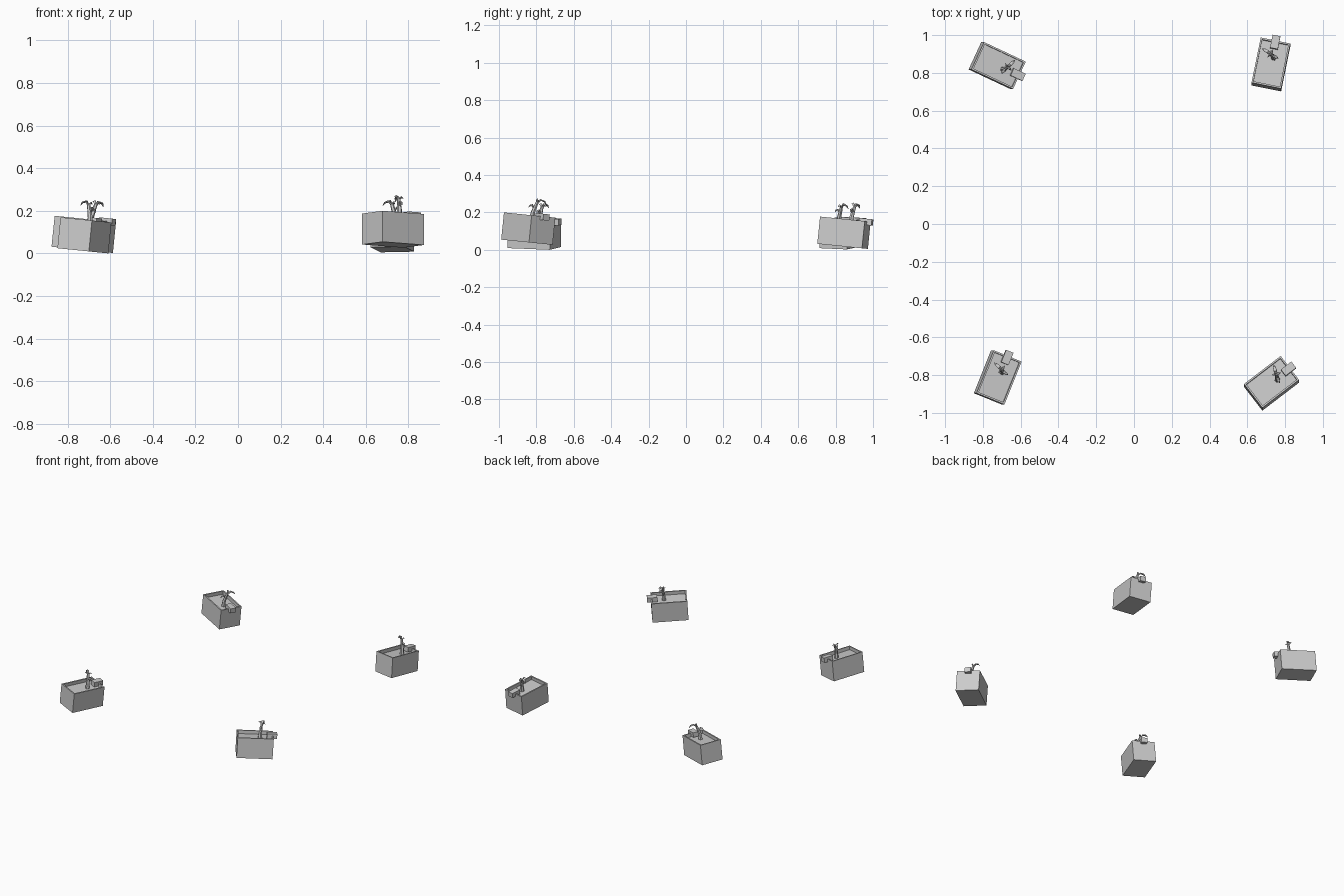
import bpy, bmesh, math
from mathutils import Matrix, Vector

if "Cube" in bpy.data.objects:
    bpy.data.objects.remove(bpy.data.objects["Cube"])

L, W, H = 0.245, 0.16, 0.146      # planter outer size, origin at rim centre
RIM, DEPTH = 0.013, 0.025


def finish(name, bm, mat):
    bmesh.ops.recalc_face_normals(bm, faces=bm.faces)
    mesh = bpy.data.meshes.new(name)
    bm.to_mesh(mesh)
    bm.free()
    mesh.transform(mat)
    obj = bpy.data.objects.new(name, mesh)
    bpy.context.collection.objects.link(obj)
    return obj


def box(bm, size, centre):
    m = Matrix.Translation(centre) @ Matrix.Diagonal((*size, 1))
    return bmesh.ops.create_cube(bm, size=1, matrix=m)["verts"]


def tube(bm, path, sides=6, flat=1.0):
    """Tapered tube through (x, y, z, radius) points, closed at both ends."""
    pts = [Vector(p[:3]) for p in path]
    rings = []
    for i, p in enumerate(pts):
        d = (pts[min(i + 1, len(pts) - 1)] - pts[max(i - 1, 0)]).normalized()
        u = d.cross(Vector((1, 0.05, 0))).normalized()
        v = d.cross(u)
        r = path[i][3]
        rings.append([bm.verts.new(p + r * (flat * math.cos(a) * u + math.sin(a) * v))
                      for a in (2 * math.pi * k / sides for k in range(sides))])
    for a, b in zip(rings, rings[1:]):
        for k in range(sides):
            n = (k + 1) % sides
            bm.faces.new((a[k], a[n], b[n], b[k]))
    bm.faces.new(rings[0])
    bm.faces.new(rings[-1])


# Stem and drooping leaves: local x runs towards the clip, y to the left
STEM = [(0.033, -0.008, -0.027, 0.015), (0.034, -0.006, 0.015, 0.012),
        (0.038, 0.004, 0.05, 0.010), (0.042, 0.012, 0.076, 0.008)]
LEAVES = [
    [(0.040, 0.008, 0.066, 0.007), (0.047, 0.028, 0.086, 0.010),
     (0.055, 0.048, 0.080, 0.008), (0.060, 0.060, 0.064, 0.001)],
    [(0.036, 0.000, 0.035, 0.006), (0.032, -0.016, 0.056, 0.009),
     (0.030, -0.026, 0.052, 0.007), (0.028, -0.034, 0.040, 0.001)],
    [(0.040, 0.010, 0.068, 0.006), (0.054, 0.006, 0.082, 0.008),
     (0.066, 0.002, 0.074, 0.001)],
    [(0.041, 0.011, 0.070, 0.006), (0.030, 0.016, 0.088, 0.007),
     (0.018, 0.022, 0.084, 0.001)],
]

# position of rim centre, yaw, tilt axis
TILT = math.radians(5.8)
PLACES = [
    ("back_left", (-0.717, 0.839, 0.163), -25, "Y", TILT),
    ("back_right", (0.725, 0.852, 0.165), 78.5, "X", -TILT),
    ("front_left", (-0.714, -0.812, 0.1585), 68, "Y", TILT),
    ("front_right", (0.728, -0.836, 0.187), 37.5, "X", -TILT),
]

for tag, loc, yaw, axis, tilt in PLACES:
    mat = (Matrix.Translation(loc) @ Matrix.Rotation(tilt, 4, axis)
           @ Matrix.Rotation(math.radians(yaw), 4, "Z"))

    # Open box with a recessed soil surface
    bm = bmesh.new()
    box(bm, (L, W, H), (0, 0, -H / 2))
    bm.faces.ensure_lookup_table()
    top = max(bm.faces, key=lambda f: f.calc_center_median().z)
    bmesh.ops.inset_region(bm, faces=[top], thickness=RIM)
    ext = bmesh.ops.extrude_discrete_faces(bm, faces=[top])["faces"]
    bmesh.ops.translate(bm, verts=ext[0].verts, vec=(0, 0, -DEPTH))
    finish("planter_box_" + tag, bm, mat)

    # Clip block over the end of the rim
    bm = bmesh.new()
    box(bm, (0.07, 0.042, 0.034), (L / 2 - 0.009, 0, -0.003))
    finish("rim_block_" + tag, bm, mat)

    # Plant
    bm = bmesh.new()
    tube(bm, STEM)
    for leaf in LEAVES:
        tube(bm, leaf, flat=0.5)
    finish("plant_" + tag, bm, mat)

# Rest the lowest corner on the ground
low = min(v.co.z for o in bpy.data.objects for v in o.data.vertices)
for o in bpy.data.objects:
    o.data.transform(Matrix.Translation((0, 0, -low)))
